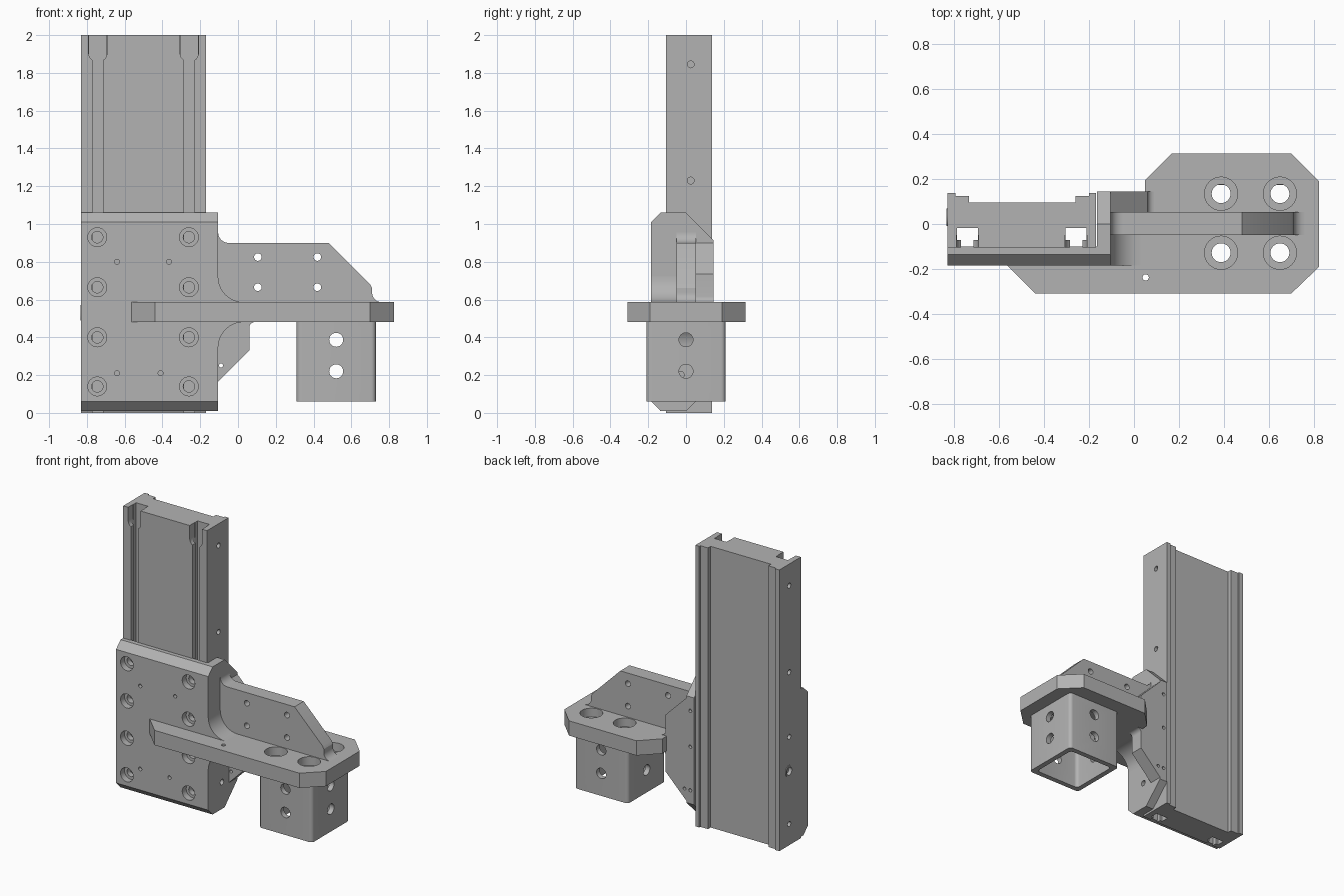
import bpy, bmesh
from math import sin, cos, pi, radians
from mathutils import Vector

cube = bpy.data.objects.get("Cube")
if cube:
    bpy.data.objects.remove(cube, do_unlink=True)

grey = bpy.data.materials.new("machined_grey")
grey.use_nodes = True
tone = (0.45, 0.45, 0.45, 1)
grey.diffuse_color = tone
grey.node_tree.nodes["Principled BSDF"].inputs["Base Color"].default_value = tone


def place(axis, t, u, v):
    return Vector({"x": (t, u, v), "y": (u, t, v), "z": (u, v, t)}[axis])


def make(name, bm):
    bmesh.ops.recalc_face_normals(bm, faces=bm.faces)
    mesh = bpy.data.meshes.new(name)
    bm.to_mesh(mesh)
    bm.free()
    mesh.materials.append(grey)
    obj = bpy.data.objects.new(name, mesh)
    bpy.context.collection.objects.link(obj)
    return obj


def loft(bm, rings):
    rings = [[bm.verts.new(p) for p in ring] for ring in rings]
    n = len(rings[0])
    for a, b in zip(rings, rings[1:]):
        for i in range(n):
            bm.faces.new((a[i], a[(i + 1) % n], b[(i + 1) % n], b[i]))
    bm.faces.new(rings[0])
    bm.faces.new(rings[-1])


def prism(name, axis, start, end, pts):
    bm = bmesh.new()
    loft(bm, [[place(axis, t, u, v) for u, v in pts] for t in (start, end)])
    return make(name, bm)


def arc(cu, cv, r, a0, a1, n=10):
    angles = [radians(a0 + (a1 - a0) * i / n) for i in range(n + 1)]
    return [(cu + r * cos(a), cv + r * sin(a)) for a in angles]


def rounded_rect(u0, u1, v0, v1, r):
    return (arc(u1 - r, v1 - r, r, 0, 90, 6) + arc(u0 + r, v1 - r, r, 90, 180, 6)
            + arc(u0 + r, v0 + r, r, 180, 270, 6) + arc(u1 - r, v0 + r, r, 270, 360, 6))


def cut(obj, tool):
    tool.hide_render = True
    mod = obj.modifiers.new("cut", "BOOLEAN")
    mod.operation, mod.solver, mod.object = "DIFFERENCE", "EXACT", tool
    bpy.context.view_layer.objects.active = obj
    bpy.ops.object.modifier_apply(modifier=mod.name)
    bpy.data.objects.remove(tool, do_unlink=True)


def drill(obj, axis, centres, steps, n=24):
    """Cut stepped round holes; steps are (position along axis, radius)."""
    bm = bmesh.new()
    for u, v in centres:
        loft(bm, [[place(axis, t, u + r * cos(2 * pi * i / n), v + r * sin(2 * pi * i / n))
                   for i in range(n)] for t, r in steps])
    cut(obj, make("hole_cutter", bm))


def mirror_z(pts):
    mid = 1.067
    return [(u, mid - v) for u, v in pts]


# Upright rail with two T slots in front and a stepped recess behind
def slot(cx):
    half = [(0.028, -0.105), (0.028, -0.072), (0.047, -0.072), (0.047, -0.018)]
    return [(cx - u, v) for u, v in half] + [(cx + u, v) for u, v in reversed(half)]


slots = (-0.742, -0.258)
section = [(-0.83, -0.105)] + slot(slots[0]) + slot(slots[1]) + [(-0.17, -0.105)]
section += [(-0.17, 0.137), (-0.2, 0.137), (-0.2, 0.125), (-0.26, 0.125), (-0.26, 0.095),
            (-0.735, 0.095), (-0.735, 0.125), (-0.795, 0.125), (-0.795, 0.137), (-0.83, 0.137)]
rail = prism("rail", "z", 0, 2, section)
for cx in slots:
    pocket = arc(cx, 1.907, 0.049, 180, 360, 12) + [(cx + 0.049, 2.1), (cx - 0.049, 2.1)]
    cut(rail, prism("pocket_cutter", "y", -0.15, -0.05, pocket))
side_holes = [(0.025, z) for z in (0.15, 0.77, 1.23, 1.845)]
drill(rail, "x", side_holes, [(-0.85, 0.018), (-0.8, 0.018)])
drill(rail, "x", side_holes, [(-0.2, 0.018), (-0.15, 0.018)])
drill(rail, "x", [(0.03, 0.53)], [(-0.85, 0.028), (-0.81, 0.028)])

# Raised ring on the rail side
ring = prism("side_ring", "x", -0.835, -0.829, arc(0.03, 0.53, 0.04, 0, 345, 23))
drill(ring, "x", [(0.03, 0.53)], [(-0.85, 0.028), (-0.81, 0.028)])

# Front carriage plate with chamfered ends and counterbored holes
front_edge = [(-0.185, 0.06), (-0.135, 0.01)]
front_edge_top = [(-0.135, 1.06), (-0.185, 1.01)]
plate = prism("carriage_plate", "x", -0.83, -0.165,
              front_edge + [(-0.1, 0.01), (-0.1, 1.06)] + front_edge_top)
drill(plate, "y", [(x, z) for x in (-0.745, -0.26) for z in (0.14, 0.4, 0.665, 0.93)],
      [(-0.25, 0.05), (-0.14, 0.05), (-0.14, 0.03), (-0.08, 0.03)])
drill(plate, "y", [(-0.64, 0.8), (-0.365, 0.8), (-0.64, 0.21), (-0.41, 0.21)],
      [(-0.25, 0.013), (-0.15, 0.013)], 16)

# Side flange wrapping the rail
flange = prism("side_flange", "x", -0.165, -0.105,
               front_edge + [(0, 0.01), (0.145, 0.155), (0.145, 0.915), (0, 1.06)] + front_edge_top)
drill(flange, "x", [(-0.03, 0.2)], [(-0.14, 0.02), (-0.09, 0.02)])
drill(flange, "y", [(-0.135, 0.25), (-0.135, 0.56), (-0.135, 0.815)],
      [(0.11, 0.012), (0.2, 0.012)], 16)

# Horizontal shelf
shelf = prism("shelf", "z", 0.481, 0.586, [
    (-0.565, -0.185), (-0.44, -0.31), (0.7, -0.31), (0.825, -0.19), (0.825, 0.19), (0.7, 0.315),
    (0.17, 0.315), (0.05, 0.195), (0.05, 0.145), (-0.105, 0.145), (-0.105, -0.185)])
drill(shelf, "z", [(x, y) for x in (0.388, 0.65) for y in (-0.128, 0.135)],
      [(0.4, 0.042), (0.525, 0.042), (0.525, 0.074), (0.65, 0.074)], 32)
drill(shelf, "z", [(0.052, -0.238)], [(0.4, 0.014), (0.65, 0.014)], 16)

# Fillets and back gussets between flange and shelf, above and below
fillet = [(-0.105, 0.586)] + arc(0.03, 0.721, 0.135, 180, 270)
gusset = [(-0.105, 0.586), (-0.105, 0.9), (0.06, 0.735)] + arc(0.09, 0.616, 0.03, 180, 270, 6)
for side, fix in (("upper", list), ("lower", mirror_z)):
    prism(side + "_fillet", "y", -0.185, 0.05, fix(fillet))
    web = prism(side + "_gusset", "y", 0.05, 0.145, fix(gusset))
    if side == "lower":
        drill(web, "y", [(-0.09, 0.25)], [(0, 0.011), (0.2, 0.011)], 16)

# Upright rib along the shelf
rib = prism("rib", "y", -0.05, 0.053,
            [(-0.105, 0.586)] + arc(-0.05, 0.955, 0.055, 180, 270) + [(0.48, 0.9), (0.7, 0.68)]
            + [(0.71, 0.66)] + arc(0.76, 0.636, 0.05, 180, 270, 8))
drill(rib, "y", [(x, z) for x in (0.105, 0.42) for z in (0.665, 0.825)],
      [(-0.1, 0.02), (0.1, 0.02)])

# Hollow square post under the shelf
post = prism("square_post", "z", 0.06, 0.481, rounded_rect(0.31, 0.73, -0.21, 0.21, 0.025))
cut(post, prism("bore_cutter", "z", 0, 0.6, rounded_rect(0.346, 0.694, -0.174, 0.174, 0.025)))
drill(post, "y", [(0.52, z) for z in (0.22, 0.387)], [(-0.3, 0.037), (0.3, 0.037)])
drill(post, "x", [(0, z) for z in (0.22, 0.387)], [(0.2, 0.037), (0.8, 0.037)])

# Smooth round surfaces, keep machined edges sharp
for obj in bpy.context.collection.objects:
    if obj.type == "MESH" and obj.data.materials and obj.data.materials[0] == grey:
        bpy.ops.object.select_all(action="DESELECT")
        obj.select_set(True)
        bpy.context.view_layer.objects.active = obj
        bpy.ops.object.shade_smooth_by_angle(angle=radians(25))
